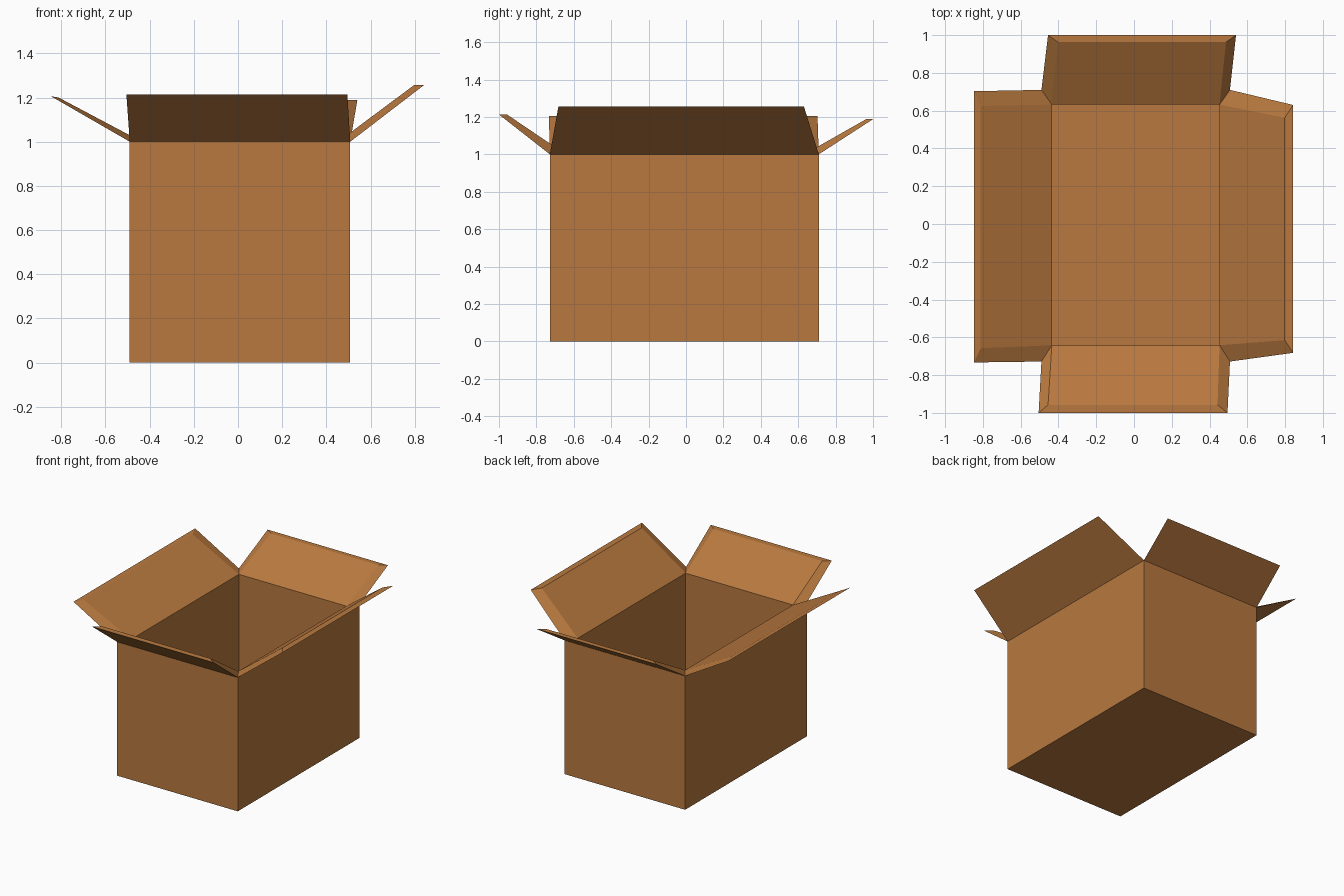
import bpy
import bmesh

old = bpy.data.objects.get("Cube")
if old:
    bpy.data.objects.remove(old, do_unlink=True)

# Single cardboard colour
cardboard = bpy.data.materials.new("cardboard brown")
cardboard.use_nodes = True
colour = (0.48, 0.19, 0.05, 1)
cardboard.diffuse_color = colour
cardboard.node_tree.nodes["Principled BSDF"].inputs["Base Color"].default_value = colour


def loft(name, rings, cap_start, cap_end):
    """Join a series of four-cornered rings into a flat-shaded shell."""
    bm = bmesh.new()
    loops = [[bm.verts.new(p) for p in ring] for ring in rings]
    for a, b in zip(loops, loops[1:]):
        for i in range(4):
            j = (i + 1) % 4
            bm.faces.new((a[i], a[j], b[j], b[i]))
    if cap_start:
        bm.faces.new(loops[0][::-1])
    if cap_end:
        bm.faces.new(loops[-1])
    mesh = bpy.data.meshes.new(name)
    bm.to_mesh(mesh)
    bm.free()
    mesh.materials.append(cardboard)
    obj = bpy.data.objects.new(name, mesh)
    bpy.context.collection.objects.link(obj)


def rect(x0, x1, y0, y1, z):
    return [(x0, y0, z), (x1, y0, z), (x1, y1, z), (x0, y1, z)]


# Box body: outer walls, then down the inner walls to the floor
outer = rect(-0.49, 0.508, -0.728, 0.71, 1.0)
inner = rect(-0.435, 0.453, -0.642, 0.632, 1.0)
floor = [(x, y, 0.06) for x, y, z in inner]
ground = [(x, y, 0.0) for x, y, z in outer]
loft("box_body_outer", [ground, outer], True, False)
loft("box_body_inner", [inner, floor], False, True)

# Open flaps: side index, then tip and inset edges as (out, height, along start, along end)
flaps = {
    "front_flap": (0, (-1.0, 1.213, -0.505, 0.495), (-0.957, 1.213, -0.455, 0.442)),
    "left_flap": (1, (0.843, 1.257, -0.682, 0.63), (0.798, 1.257, -0.615, 0.563)),
    "back_flap": (2, (1.0, 1.188, 0.54, -0.455), (0.963, 1.188, 0.487, -0.402)),
    "right_flap": (3, (-0.847, 1.206, 0.703, -0.733), (-0.812, 1.2, 0.625, -0.658)),
}


def edge(side, out, height, start, end):
    if side % 2:
        return [(out, start, height), (out, end, height)]
    return [(start, out, height), (end, out, height)]


for name, (side, tip, inset) in flaps.items():
    nxt = (side + 1) % 4
    base = [outer[side], outer[nxt], inner[nxt], inner[side]]
    end = edge(side, *tip) + edge(side, *inset)[::-1]
    loft(name, [base, end], False, True)
